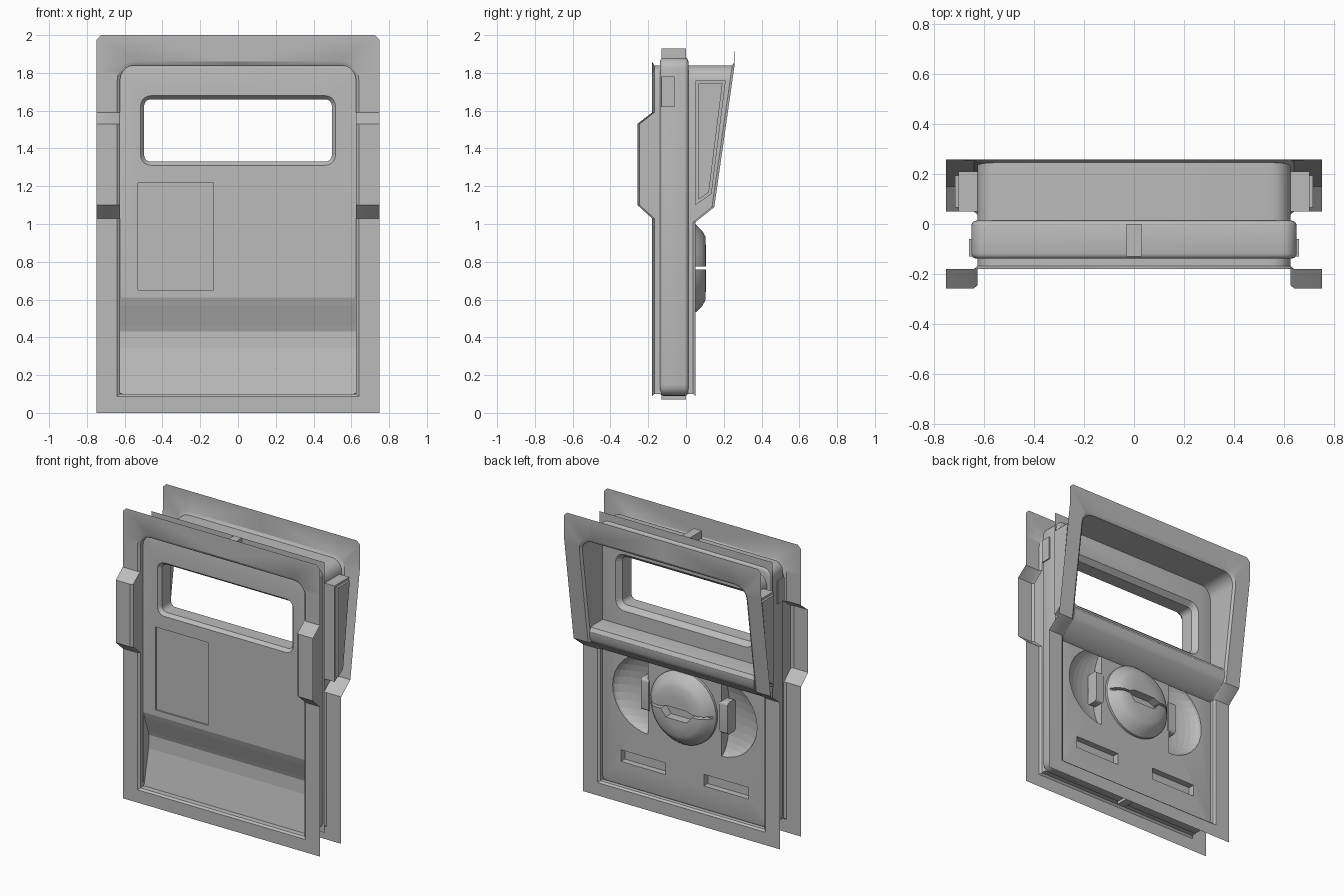
import bpy, bmesh, math
from mathutils import Matrix

if "Cube" in bpy.data.objects:
    bpy.data.objects.remove(bpy.data.objects["Cube"])

grey = bpy.data.materials.new("painted_grey")
grey.diffuse_color = (0.5, 0.5, 0.5, 1)
grey.use_nodes = True
grey.node_tree.nodes["Principled BSDF"].inputs["Base Color"].default_value = grey.diffuse_color


def finish(name, bm, smooth=True, helper=False):
    me = bpy.data.meshes.new(name)
    bm.to_mesh(me)
    bm.free()
    ob = bpy.data.objects.new(name, me)
    bpy.context.collection.objects.link(ob)
    me.materials.append(grey)
    if helper:
        ob.hide_render = True
        ob.hide_viewport = True
        ob.display_type = 'WIRE'
    elif smooth:
        bpy.ops.object.select_all(action='DESELECT')
        ob.select_set(True)
        bpy.context.view_layer.objects.active = ob
        bpy.ops.object.shade_smooth_by_angle(angle=math.radians(32))
    return ob


def prism(bm, pts, a, b, place):
    """Extrude a 2D outline from a to b; place(u, v, w) gives the 3D point."""
    lo = [bm.verts.new(place(u, v, a)) for u, v in pts]
    hi = [bm.verts.new(place(u, v, b)) for u, v in pts]
    n = len(pts)
    bm.faces.new(lo)
    bm.faces.new(hi[::-1])
    for i in range(n):
        bm.faces.new((lo[i], hi[i], hi[(i + 1) % n], lo[(i + 1) % n]))
    bmesh.ops.recalc_face_normals(bm, faces=bm.faces)


def along_x(u, v, w):
    return (w, u, v)


def along_y(u, v, w):
    return (u, w, v)


def rounded(x0, x1, z0, z1, r, n=5):
    pts = []
    for cx, cz, a0 in ((x1 - r, z1 - r, 0), (x0 + r, z1 - r, 90), (x0 + r, z0 + r, 180), (x1 - r, z0 + r, 270)):
        for i in range(n + 1):
            a = math.radians(a0 + 90 * i / n)
            pts.append((cx + r * math.cos(a), cz + r * math.sin(a)))
    return pts


def box(bm, x0, x1, y0, y1, z0, z1):
    prism(bm, [(x0, z0), (x1, z0), (x1, z1), (x0, z1)], y0, y1, along_y)


def cut(ob, bm, name):
    c = finish(name, bm, helper=True)
    m = ob.modifiers.new(name, 'BOOLEAN')
    m.operation, m.object, m.solver = 'DIFFERENCE', c, 'EXACT'


def interp(table, z):
    for (z0, y0), (z1, y1) in zip(table, table[1:]):
        if z <= z1:
            return y0 + (y1 - y0) * (z - z0) / (z1 - z0)
    return table[-1][1]


# Bent sheet frames: flange, rolled edge and lip reaching the door slab
def frame(name, table, breaks, inward, lip_y):
    arc = [(0.545 + 0.08 * math.cos(a), 1.76 + 0.08 * math.sin(a))
           for a in (math.radians(18 * i) for i in range(6))]
    inner = [(0, 0.1), (0.625, 0.1)] + [(0.625, z) for z in breaks] + arc + [(0, 1.84)]
    outer = [(0, 0), (0.75, 0)] + [(0.75, z) for z in breaks]
    outer += [(0.75, 1.76), (0.75, 1.80), (0.75, 1.84), (0.75, 1.975), (0.725, 2), (0.545, 2), (0, 2)]
    roll = [(i[0] + (o[0] - i[0]) * 0.12, i[1] + (o[1] - i[1]) * 0.12) for i, o in zip(inner, outer)]
    bm = bmesh.new()
    rings = []
    for pts, dy in ((outer, 0), (roll, 0), (inner, inward), (inner, None)):
        rings.append([bm.verts.new((x, lip_y if dy is None else interp(table, z) + dy, z)) for x, z in pts])
    for a, b in zip(rings, rings[1:]):
        for i in range(len(a) - 1):
            f = (a[i], a[i + 1], b[i + 1], b[i])
            bm.faces.new(f if inward > 0 else f[::-1])
    bm.normal_update()
    bm.faces.ensure_lookup_table()
    if bm.faces[0].normal.y * inward > 0:
        bmesh.ops.reverse_faces(bm, faces=bm.faces)
    ob = finish(name, bm)
    m = ob.modifiers.new("mirror", 'MIRROR')
    m.use_clip = True
    return ob


frame("front_frame", [(0, -0.18), (1.03, -0.18), (1.10, -0.257), (1.53, -0.257), (1.59, -0.18), (2, -0.18)],
      (1.03, 1.10, 1.53, 1.59), 0.012, -0.13)
frame("back_frame", [(0, 0.05), (1.01, 0.05), (1.09, 0.15), (1.84, 0.257), (2, 0.257)],
      (1.01, 1.09), -0.012, 0.01)

# Door slab with rounded edges
bm = bmesh.new()
prism(bm, rounded(-0.65, 0.65, 0.09, 1.88, 0.06), -0.138, 0.013, along_y)
rim = [e for e in bm.edges if abs(e.verts[0].co.y - e.verts[1].co.y) < 1e-5]
bmesh.ops.bevel(bm, geom=rim, offset=0.02, segments=3, affect='EDGES', profile=0.5)
slab = finish("door_slab", bm)

# Window opening with flared edges on both faces
bm = bmesh.new()
levels = ((-0.2, 0.07), (-0.139, 0.02), (-0.115, 0), (-0.02, 0), (0.014, 0.03), (0.08, 0.09))
loops = [[bm.verts.new((x, y, z)) for x, z in rounded(-0.497 - d, 0.497 + d, 1.33 - d, 1.66 + d, 0.035 + d)]
         for y, d in levels]
for a, b in zip(loops, loops[1:]):
    for i in range(len(a)):
        j = (i + 1) % len(a)
        bm.faces.new((a[i], a[j], b[j], b[i]))
bm.faces.new(loops[0])
bm.faces.new(loops[-1])
bmesh.ops.recalc_face_normals(bm, faces=bm.faces)
cut(slab, bm, "window_cutter")

# Sloped toe recess in the lower front
bm = bmesh.new()
prism(bm, [(-0.2, 0.62), (-0.138, 0.61), (-0.125, 0.57), (-0.085, 0.46), (-0.075, 0.43), (-0.08, 0.34),
           (-0.13, 0.1), (-0.2, 0.1)], -0.624, 0.624, along_x)
cut(slab, bm, "toe_recess_cutter")

# Shallow front panel
bm = bmesh.new()
box(bm, -0.53, -0.13, -0.2, -0.128, 0.65, 1.22)
cut(slab, bm, "panel_cutter")

# Half-round hand recesses in the back
for s, side in ((1, "left"), (-1, "right")):
    bm = bmesh.new()
    bmesh.ops.create_uvsphere(bm, u_segments=32, v_segments=16, radius=1,
                              matrix=Matrix.Translation((s * 0.27, 0.015, 0.77)) @ Matrix.Diagonal((0.28, 0.09, 0.27, 1)))
    g = bm.verts[:] + bm.edges[:] + bm.faces[:]
    r = bmesh.ops.bisect_plane(bm, geom=g, plane_co=(s * 0.28, 0, 0), plane_no=(-s, 0, 0), clear_outer=True)
    bmesh.ops.holes_fill(bm, edges=[e for e in bm.edges if e.is_boundary])
    bmesh.ops.recalc_face_normals(bm, faces=bm.faces)
    cut(slab, bm, side + "_recess_cutter")

    # Grip inside the recess
    bm = bmesh.new()
    prism(bm, rounded(-0.065, 0.02, 0.66, 0.88, 0.02), 0.27, 0.33, along_x)
    if s < 0:
        bmesh.ops.scale(bm, vec=(-1, 1, 1), verts=bm.verts)
        bmesh.ops.recalc_face_normals(bm, faces=bm.faces)
    finish(side + "_grip", bm)

    # Slot near the bottom of the back
    bm = bmesh.new()
    box(bm, s * 0.315 - 0.17, s * 0.315 + 0.17, -0.03, 0.1, 0.26, 0.34)
    cut(slab, bm, side + "_slot_cutter")

    # Side pod on the back frame
    bm = bmesh.new()
    pod = [(0.05, 1.76), (0.21, 1.76), (0.135, 1.16), (0.115, 1.145), (0.05, 1.10)]
    prism(bm, pod, s * 0.625, s * 0.715, along_x)
    ends = [f for f in bm.faces if abs(f.normal.x) > 0.9 and abs(f.calc_center_median().x) > 0.7]
    bmesh.ops.bevel(bm, geom=list(ends[0].edges), offset=0.015, segments=2, affect='EDGES')
    finish(side + "_side_pod", bm)

    # Hinge plate on the slab edge
    bm = bmesh.new()
    box(bm, s * 0.652 - 0.006, s * 0.652 + 0.006, -0.13, -0.06, 1.62, 1.78)
    finish(side + "_hinge_plate", bm, smooth=False)

# Thin seal sheet around the slab
bm = bmesh.new()
out = [(-0.66, 0.07), (0.66, 0.07), (0.66, 1.93), (-0.66, 1.93)]
inn = [(-0.61, 0.11), (0.61, 0.11), (0.61, 1.86), (-0.61, 1.86)]
o = [bm.verts.new((x, 0, z)) for x, z in out]
i_ = [bm.verts.new((x, 0, z)) for x, z in inn]
for k in range(4):
    j = (k + 1) % 4
    bm.faces.new((o[k], i_[k], i_[j], o[j]))
finish("seal_sheet", bm, smooth=False)

# Small clips at the top and bottom
for name, z0, z1 in (("top_clip", 1.87, 1.93), ("bottom_clip", 0.07, 0.1)):
    bm = bmesh.new()
    box(bm, -0.03, 0.03, -0.13, 0, z0, z1)
    finish(name, bm, smooth=False)

# Sill below the rear window
bm = bmesh.new()
prism(bm, [(0.01, 1.0), (0.04, 1.01), (0.135, 1.09), (0.152, 1.12), (0.155, 1.17), (0.14, 1.195),
           (0.11, 1.2), (0.01, 1.2)], -0.625, 0.625, along_x)
finish("rear_sill", bm)

# Round lock dome, split across the middle
bm = bmesh.new()
prof = [(0.25, 0.0), (0.25, 0.03), (0.225, 0.06), (0.20, 0.085), (0.17, 0.102), (0.10, 0.106), (0, 0.107)]
vs = [bm.verts.new((r, y, 0)) for r, y in prof]
es = [bm.edges.new(p) for p in zip(vs, vs[1:])]
bmesh.ops.spin(bm, geom=vs + es, axis=(0, 1, 0), cent=(0, 0, 0), angle=math.tau, steps=40)
bmesh.ops.remove_doubles(bm, verts=bm.verts, dist=1e-4)
bmesh.ops.holes_fill(bm, edges=[e for e in bm.edges if e.is_boundary])
bmesh.ops.recalc_face_normals(bm, faces=bm.faces)
bmesh.ops.translate(bm, vec=(0, 0, 0.765), verts=bm.verts)
dome = finish("lock_dome", bm)
bm = bmesh.new()
prism(bm, [(-0.3, 0.758), (-0.12, 0.758), (-0.08, 0.71), (0.08, 0.71), (0.12, 0.758), (0.3, 0.758),
           (0.3, 0.774), (0.12, 0.774), (0.08, 0.79), (-0.08, 0.79), (-0.12, 0.774), (-0.3, 0.774)],
      0.045, 0.2, along_y)
cut(dome, bm, "dome_split_cutter")
